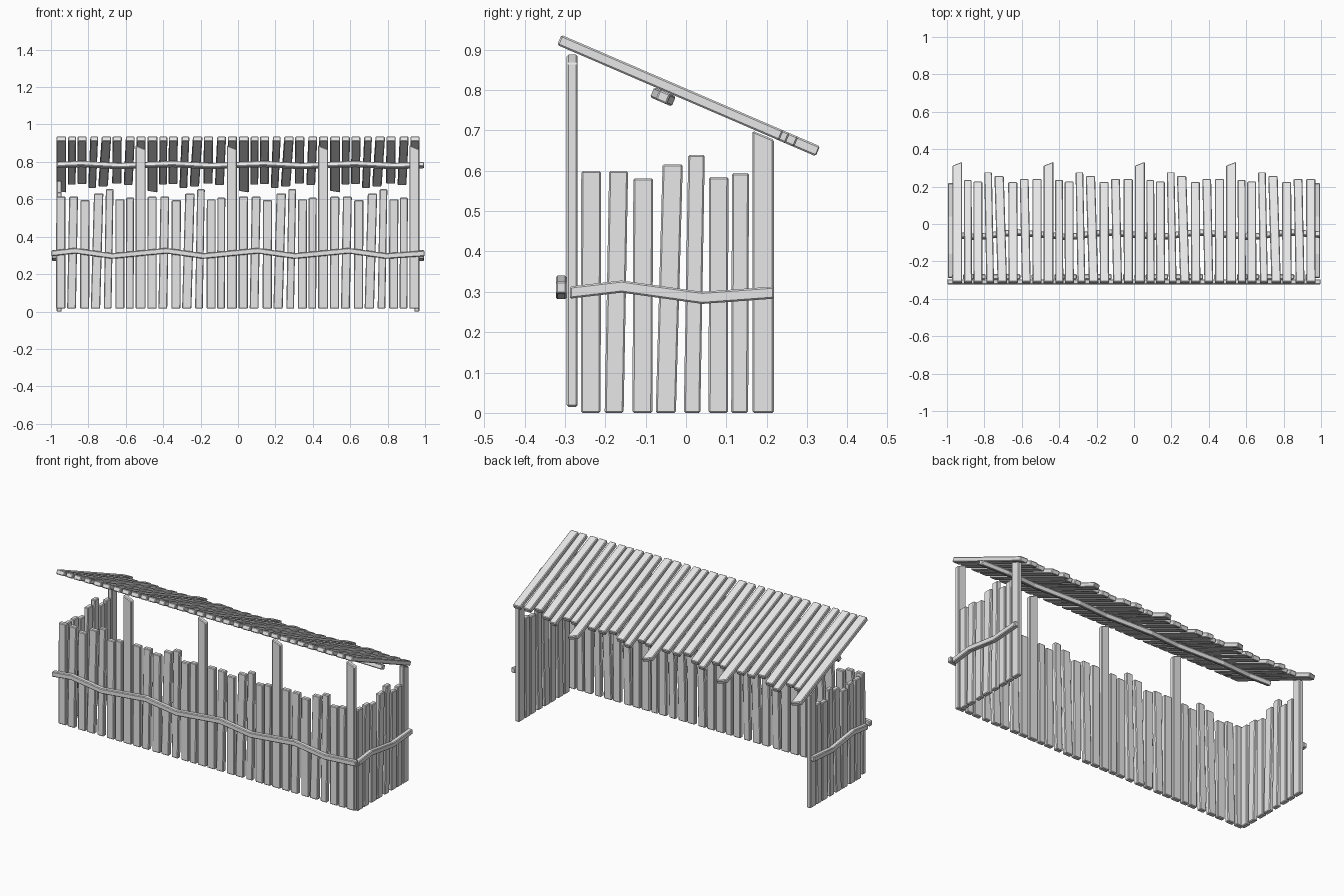
import bpy, bmesh
from math import sin, cos, atan2
from mathutils import Vector, Matrix

cube = bpy.data.objects.get("Cube")
if cube:
    bpy.data.objects.remove(cube, do_unlink=True)

wood = bpy.data.materials.new("pale grey wood")
wood.use_nodes = True
GREY = (0.8, 0.8, 0.8, 1)
wood.diffuse_color = GREY
wood.node_tree.nodes["Principled BSDF"].inputs["Base Color"].default_value = GREY

THICK = 0.027
PERIOD = 0.488      # spacing of repeated panels
FIRST = -0.712      # offset of the first front panel

# Planks of one panel: bottom centre, top centre, width, height
PLANKS = [(-0.236, -0.235, 0.049, 0.599), (-0.178, -0.167, 0.047, 0.599),
          (-0.108, -0.106, 0.049, 0.581), (-0.050, -0.033, 0.050, 0.616),
          (0.015, 0.026, 0.041, 0.639), (0.080, 0.081, 0.048, 0.584),
          (0.133, 0.135, 0.042, 0.594)]
POST = (0.191, 0.191, 0.053, 0.699)
SLANT = 0.022       # drop across the sawn top of a post


def frame(origin, u, v):
    """Matrix whose local x, y, z are the across, along and thickness axes."""
    u, v = Vector(u), Vector(v)
    m = Matrix((u, v, u.cross(v))).transposed().to_4x4()
    m.translation = Vector(origin)
    return m


def finish(bm, name):
    bmesh.ops.recalc_face_normals(bm, faces=bm.faces)
    mesh = bpy.data.meshes.new(name)
    bm.to_mesh(mesh)
    bm.free()
    mesh.materials.append(wood)
    ob = bpy.data.objects.new(name, mesh)
    bpy.context.collection.objects.link(ob)
    bev = ob.modifiers.new("worn_edges", 'BEVEL')
    bev.width = 0.004
    bev.segments = 1
    bev.limit_method = 'ANGLE'
    return ob


def sweep(bm, rings, m):
    """Join four-point rings into a closed bar."""
    loops = [[bm.verts.new(m @ Vector(p)) for p in ring] for ring in rings]
    for a, b in zip(loops, loops[1:]):
        for i in range(4):
            j = (i + 1) % 4
            bm.faces.new((a[i], a[j], b[j], b[i]))
    bm.faces.new(loops[0])
    bm.faces.new(loops[-1])


def plank(bm, m, bottom, top, width, height, slant=0.0):
    w, t = width / 2, THICK / 2
    rings = []
    for c, v, drop in ((bottom, 0, 0), (top, height, slant)):
        rings.append([(c - w, v, -t), (c + w, v - drop, -t),
                      (c + w, v - drop, t), (c - w, v, t)])
    sweep(bm, rings, m)


def panels(name, frames, post_height=POST[3]):
    bm = bmesh.new()
    for m in frames:
        for p in PLANKS:
            plank(bm, m, *p)
        plank(bm, m, *POST[:3], post_height, SLANT)
    return finish(bm, name)


def rail(name, m, path, height=0.030):
    """Wavy bar of square section along a path in the local plane."""
    h, t = height / 2, THICK / 2
    bm = bmesh.new()
    sweep(bm, [[(u, v - h, -t), (u, v + h, -t), (u, v + h, t), (u, v - h, t)]
               for u, v in path], m)
    return finish(bm, name)


X, Y, Z = (1, 0, 0), (0, 1, 0), (0, 0, 1)

# Front fence with four tall posts
panels("front_fence",
       [frame((FIRST + k * PERIOD, -0.282, 0.015), X, Z) for k in range(4)], 0.874)

# Side fences and their rails
side_path = [(-0.288, 0.298), (-0.16, 0.313), (0.04, 0.285), (0.218, 0.298)]
for side, s in (("left", 1), ("right", -1)):
    panels(side + "_fence", [frame((s * 0.956, 0, 0), Y, Z)])
    rail(side + "_rail", frame((s * 0.981, 0, 0), Y, Z), side_path)

# Long front rail, repeating the wave once per panel
wave = [(FIRST + k * PERIOD + u, v) for k in range(4)
        for u, v in ((-0.16, 0.014), (0.04, -0.014))]
rail("front_rail", frame((0, -0.309, 0.311), X, Z),
     [(-0.998, 0)] + wave + [(0.998, 0)])

# Sloping roof: the same panels laid down the slope, reversed across
angle = atan2(0.273, 0.634)
down = Vector((0, cos(angle), -sin(angle)))
high = Vector((0, -0.314, 0.924))
panels("roof",
       [frame(high + Vector((-0.754 + k * PERIOD, 0, 0)), (-1, 0, 0), down)
        for k in range(4)])

# Wavy beam under the roof
rail("roof_beam", frame((0, -0.057, 0.783), X, -down),
     [(-0.97, 0)] + [(u + 0.035, v) for u, v in wave] + [(0.995, 0)])
